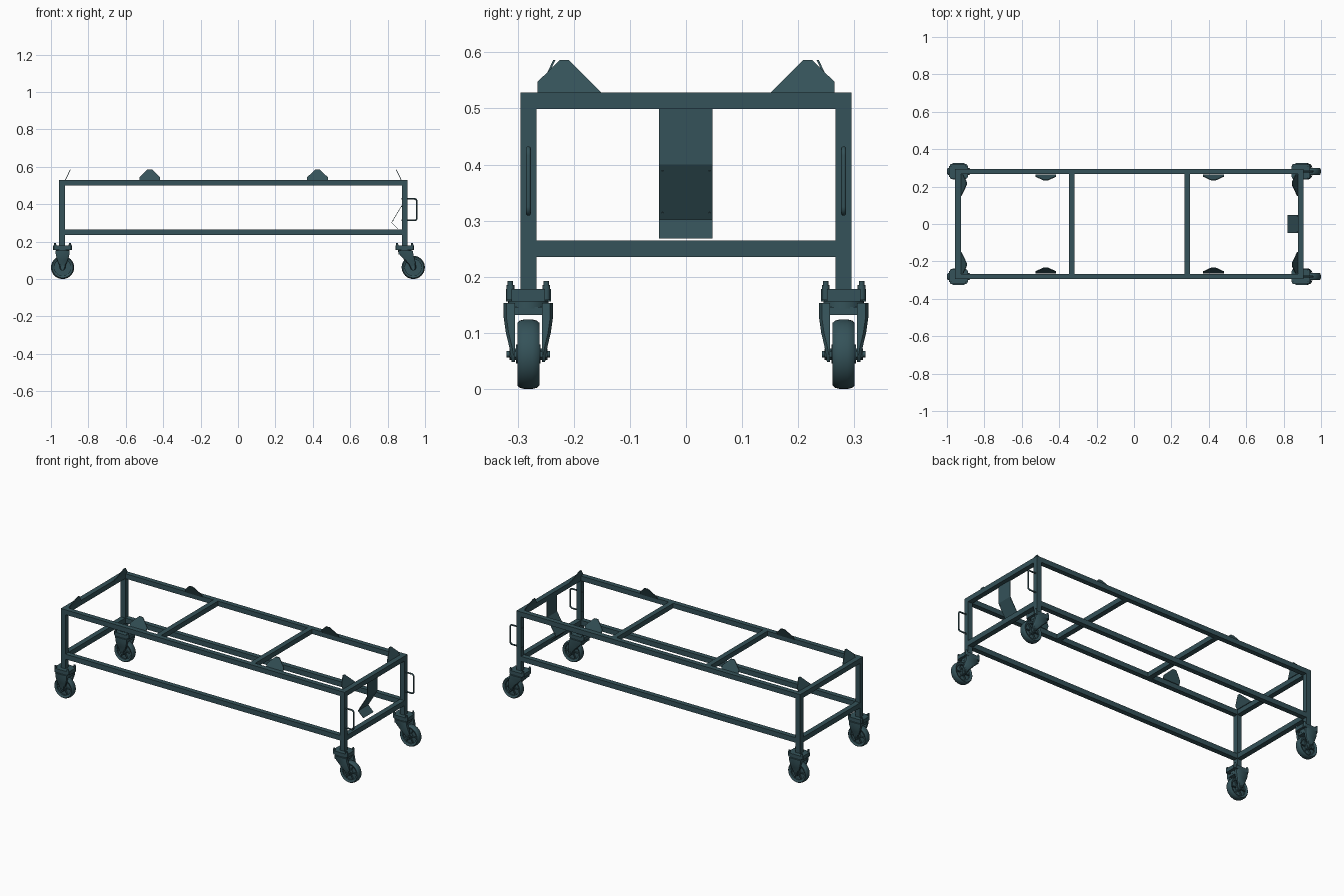
import bpy, bmesh, math
from mathutils import Matrix, Vector

if "Cube" in bpy.data.objects:
    bpy.data.objects.remove(bpy.data.objects["Cube"])

mat = bpy.data.materials.new("dark_teal_paint")
mat.diffuse_color = (0.035, 0.085, 0.1, 1)
mat.use_nodes = True
mat.node_tree.nodes["Principled BSDF"].inputs["Base Color"].default_value = mat.diffuse_color


def finish(name, bm, smooth=False):
    bmesh.ops.recalc_face_normals(bm, faces=bm.faces)
    me = bpy.data.meshes.new(name)
    bm.to_mesh(me)
    bm.free()
    ob = bpy.data.objects.new(name, me)
    bpy.context.collection.objects.link(ob)
    me.materials.append(mat)
    if smooth:
        bpy.ops.object.select_all(action='DESELECT')
        ob.select_set(True)
        bpy.context.view_layer.objects.active = ob
        bpy.ops.object.shade_smooth_by_angle(angle=math.radians(35))
    return ob


def add_box(bm, x, y, z):
    m = Matrix.Translation([(a[0] + a[1]) / 2 for a in (x, y, z)])
    m = m @ Matrix.Diagonal([a[1] - a[0] for a in (x, y, z)] + [1])
    bmesh.ops.create_cube(bm, size=1, matrix=m)


def box(name, x, y, z):
    bm = bmesh.new()
    add_box(bm, x, y, z)
    return finish(name, bm)


def add_cyl(bm, centre, r, depth, axis='Z', seg=24):
    m = Matrix.Translation(centre)
    if axis == 'Y':
        m = m @ Matrix.Rotation(math.pi / 2, 4, 'X')
    bmesh.ops.create_cone(bm, cap_ends=True, segments=seg, radius1=r, radius2=r, depth=depth, matrix=m)


def prism(name, pts, offset):
    bm = bmesh.new()
    f = bm.faces.new([bm.verts.new(p) for p in pts])
    ext = bmesh.ops.extrude_face_region(bm, geom=[f])
    bmesh.ops.translate(bm, vec=Vector(offset), verts=[v for v in ext["geom"] if isinstance(v, bmesh.types.BMVert)])
    return finish(name, bm)


# Frame limits: outer and inner faces of the posts
XL, XLI, XRI, XR = -0.956, -0.926, 0.876, 0.906
YO, YI, TOP = 0.295, 0.266, 0.528

# Posts and long rails
for s, side in ((-1, "front"), (1, "back")):
    ys = sorted((s * YI, s * YO))
    box(side + "_left_post", (XL, XLI), ys, (0.176, TOP))
    box(side + "_right_post", (XRI, XR), ys, (0.176, TOP))
    box(side + "_top_rail", (XLI, XRI), ys, (0.499, TOP))
    box(side + "_lower_rail", (XLI, XRI), ys, (0.235, 0.265))

# End rails and top cross bars
for name, xs in (("left", (XL, XLI)), ("right", (XRI, XR))):
    box(name + "_end_top_rail", xs, (-YI, YI), (0.499, TOP))
    box(name + "_end_lower_rail", xs, (-YI, YI), (0.235, 0.265))
for i, x in enumerate((-0.333, 0.285)):
    box(f"cross_bar_{i}", (x - 0.015, x + 0.015), (-YI, YI), (0.499, TOP))

# Leaning guide tabs on the long sides
side_tab = [(-0.055, 0), (0.055, 0), (0.055, 0.018), (0.012, 0.06), (-0.012, 0.06), (-0.055, 0.018)]
for s in (-1, 1):
    for x in (-0.472, 0.425):
        prism("side_guide_tab", [(x + u, s * (0.265 - 0.47 * h), TOP - 0.002 + h) for u, h in side_tab], (0, -s * 0.004, 0))

# Leaning guide tabs at the corners of both ends
end_tab = [(0.265, 0), (0.265, 0.021), (0.225, 0.06), (0.209, 0.06), (0.149, 0)]
for s in (-1, 1):
    for x, d in ((XLI, 1), (XRI, -1)):
        prism("corner_guide_tab", [(x + d * 0.47 * h, s * y, TOP - 0.002 + h) for y, h in end_tab], (d * 0.004, 0, 0))

# Bent document plate hanging at the right end
plate = [(0.882, 0.505), (0.882, 0.4), (0.823, 0.302), (0.857, 0.268)]
back = [(x - 0.003, z) for x, z in plate]
prism("bent_hanging_plate", [(x, -0.048, z) for x, z in plate + back[::-1]], (0, 0.095, 0))
bm = bmesh.new()
for y in (-0.042, 0.042):
    for t in (0.12, 0.88):
        m = Matrix.Translation((0.881 - 0.059 * t, y, 0.4 - 0.098 * t)) @ Matrix.Rotation(math.radians(121), 4, 'Y')
        bmesh.ops.create_cone(bm, cap_ends=True, segments=10, radius1=0.002, radius2=0.002, depth=0.005, matrix=m)
finish("plate_rivets", bm)

# Round-cornered push handles on the right posts
for s in (-1, 1):
    cu = bpy.data.curves.new("push_handle", 'CURVE')
    cu.dimensions = '3D'
    cu.bevel_depth = 0.0045
    cu.bevel_resolution = 3
    cu.use_fill_caps = True
    path = [(0.874, 0.313)]
    for cz, a0 in ((0.325, -90), (0.416, 0)):
        for k in range(6):
            a = math.radians(a0 + 18 * k)
            path.append((0.944 + 0.012 * math.cos(a), cz + 0.012 * math.sin(a)))
    path.append((0.874, 0.428))
    sp = cu.splines.new('POLY')
    sp.points.add(len(path) - 1)
    for p, (x, z) in zip(sp.points, path):
        p.co = (x, s * 0.281, z, 1)
    ob = bpy.data.objects.new("push_handle", cu)
    bpy.context.collection.objects.link(ob)
    cu.materials.append(mat)


def wheel(cx, cy):
    cz, seg = 0.062, 40
    # Tyre and rim, turned around the axle
    prof = [(0.044, -0.014), (0.05, -0.018), (0.056, -0.0195), (0.06, -0.015), (0.062, -0.007)]
    prof += [(r, -w) for r, w in prof[::-1]]
    bm = bmesh.new()
    rings = []
    for i in range(seg):
        a = 2 * math.pi * i / seg
        rings.append([bm.verts.new((cx + r * math.cos(a), cy + w, cz + r * math.sin(a))) for r, w in prof])
    n = len(prof)
    for i in range(seg):
        a, b = rings[i], rings[(i + 1) % seg]
        for j in range(n):
            bm.faces.new((a[j], a[(j + 1) % n], b[(j + 1) % n], b[j]))
    finish("tyre", bm, True)
    # Web, hub, spokes and axle
    bm = bmesh.new()
    add_cyl(bm, (cx, cy, cz), 0.0445, 0.01, 'Y', seg)
    add_cyl(bm, (cx, cy, cz), 0.017, 0.044, 'Y')
    add_cyl(bm, (cx, cy, cz), 0.006, 0.078, 'Y', 12)
    add_cyl(bm, (cx, cy, cz), 0.010, 0.068, 'Y', 6)
    for k in range(6):
        m = (Matrix.Translation((cx, cy, cz)) @ Matrix.Rotation(k * math.pi / 3, 4, 'Y')
             @ Matrix.Translation((0.029, 0, 0)) @ Matrix.Diagonal((0.032, 0.026, 0.005, 1)))
        bmesh.ops.create_cube(bm, size=1, matrix=m)
    finish("wheel_hub", bm, True)


def caster(px, py, trail):
    # Mounting plate with four bolts, and the swivel race below
    bm = bmesh.new()
    add_box(bm, (px - 0.05, px + 0.05), (py - 0.04, py + 0.04), (0.156, 0.178))
    bmesh.ops.bevel(bm, geom=[e for e in bm.edges if abs(e.verts[0].co.z - e.verts[1].co.z) > 0.01],
                    offset=0.01, segments=3, affect='EDGES')
    for u in (-0.04, 0.04):
        for v in (-0.032, 0.032):
            add_cyl(bm, (px + u, py + v, 0.172), 0.007, 0.026, seg=12)
            add_cyl(bm, (px + u, py + v, 0.187), 0.005, 0.01, seg=12)
    finish("caster_plate", bm, True)
    bm = bmesh.new()
    add_cyl(bm, (px, py, 0.150), 0.036, 0.014, seg=32)
    add_box(bm, (px - 0.034, px + 0.034), (py - 0.04, py + 0.04), (0.132, 0.146))
    finish("swivel_race", bm, True)
    # Fork legs lofted through sections: height, outer y, half length, share of trail
    secs = [(0.153, 0.044, 0.038, 0.1), (0.128, 0.044, 0.036, 0.25), (0.1, 0.04, 0.028, 0.6),
            (0.075, 0.034, 0.018, 0.9), (0.058, 0.031, 0.014, 1), (0.048, 0.03, 0.007, 1)]
    for s in (-1, 1):
        bm = bmesh.new()
        rows = []
        for z, out, h, t in secs:
            x = px + trail * t
            rows.append([bm.verts.new((x + u * h, py + s * y, z))
                         for u, y in ((-1, 0.024), (1, 0.024), (1, out - 0.005), (0.75, out), (-0.75, out), (-1, out - 0.005))])
        for a, b in zip(rows, rows[1:]):
            for j in range(6):
                bm.faces.new((a[j], a[(j + 1) % 6], b[(j + 1) % 6], b[j]))
        bm.faces.new(rows[0])
        bm.faces.new(rows[-1])
        finish("fork_leg", bm, True)
    wheel(px + trail, py)


# Fixed casters on the left, trailing casters on the right
for s in (-1, 1):
    caster(-0.938, s * 0.281, 0.0)
    caster(0.891, s * 0.281, 0.046)
